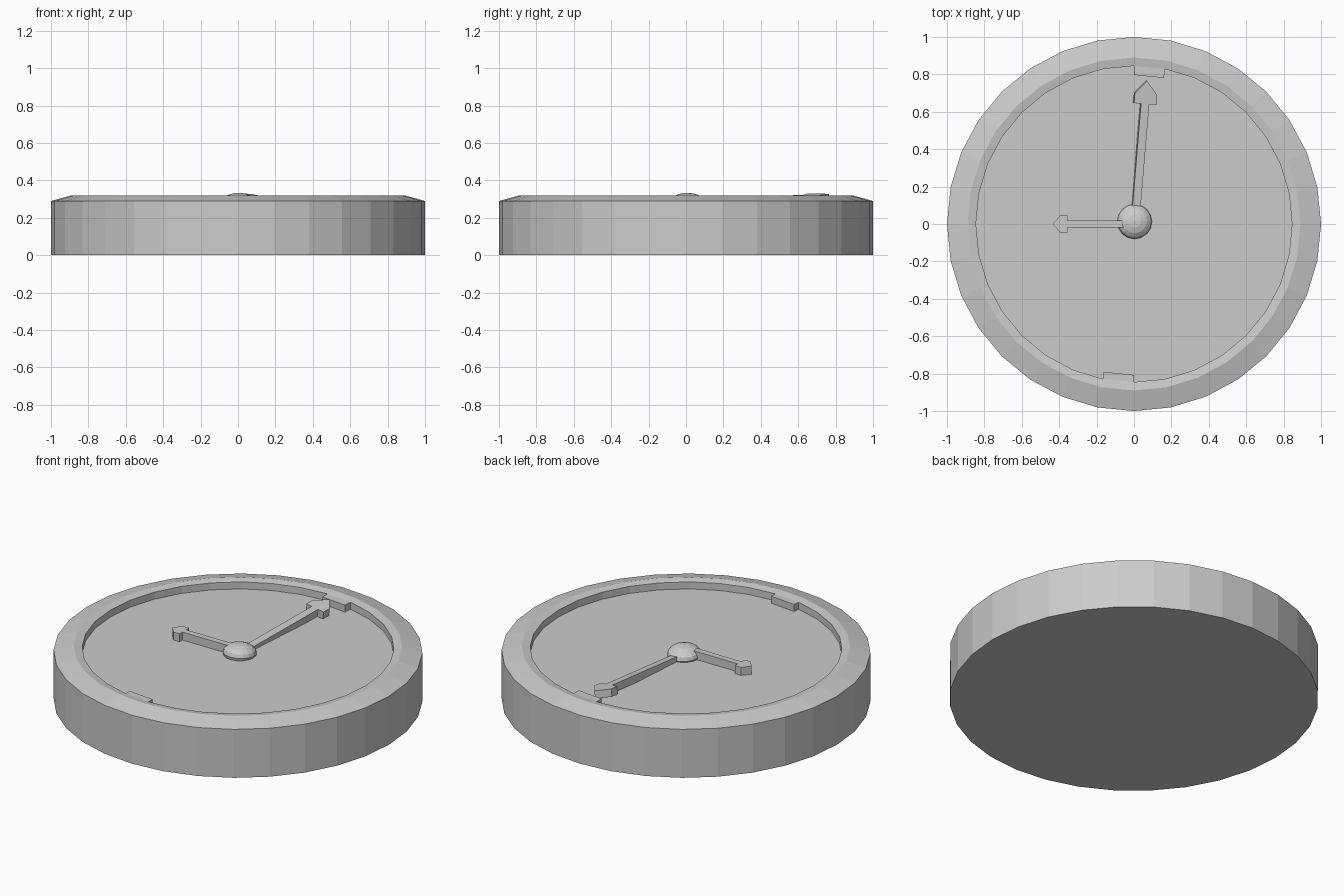
import bpy, bmesh
from math import sin, cos, pi, radians
from mathutils import Matrix, Euler

if "Cube" in bpy.data.objects:
    bpy.data.objects.remove(bpy.data.objects["Cube"])

SIDES = 32
FLOOR = 0.27
LIP = 0.312


def make_object(name, bm):
    bmesh.ops.recalc_face_normals(bm, faces=bm.faces)
    mesh = bpy.data.meshes.new(name)
    bm.to_mesh(mesh)
    bm.free()
    obj = bpy.data.objects.new(name, mesh)
    bpy.context.collection.objects.link(obj)
    return obj


def prism(name, outline, z_low, z_high, matrix=Matrix()):
    bm = bmesh.new()
    face = bm.faces.new([bm.verts.new((x, y, z_low)) for x, y in outline])
    ext = bmesh.ops.extrude_face_region(bm, geom=[face])
    verts = [v for v in ext["geom"] if isinstance(v, bmesh.types.BMVert)]
    bmesh.ops.translate(bm, verts=verts, vec=(0, 0, z_high - z_low))
    bm.transform(matrix)
    return make_object(name, bm)


def polar(r, step):
    a = 2 * pi * step / SIDES
    return r * sin(a), r * cos(a)


def lathe(name, profile):
    bm = bmesh.new()
    rings = [[bm.verts.new((*polar(r, i), z)) for i in range(SIDES)] for r, z in profile]
    for a, b in zip(rings, rings[1:]):
        for i in range(SIDES):
            j = (i + 1) % SIDES
            bm.faces.new((a[i], a[j], b[j], b[i]))
    bm.faces.new(rings[0])
    bm.faces.new(rings[-1])
    return make_object(name, bm)


def hand(name, shaft, base, shoulder, tip, half, thick, matrix):
    right = [(shaft, 0), (shaft, base), (half, base), (half, shoulder)]
    outline = right + [(0, tip)] + [(-x, y) for x, y in reversed(right)]
    return prism(name, outline, -thick, 0, matrix)


# Case with bevelled rim and recessed dial
lathe("clock_case", [(1, 0), (1, 0.29), (0.89, 0.32), (0.845, LIP), (0.845, FLOOR)])

# Two opposite tabs, each one rim segment wide, flush with the lip
for k, r, name in ((0, 0.797, "tab_top"), (SIDES // 2, 0.807, "tab_bottom")):
    prism(name, [polar(0.845, k), polar(0.845, k + 1), polar(r, k + 1.03), polar(r, k)],
          FLOOR, LIP)

# Minute hand, slightly raised and rolled
tilt = Euler((radians(2.8), radians(7), radians(-4.8)), 'YXZ').to_matrix().to_4x4()
hand("minute_hand", 0.022, 0.645, 0.697, 0.768, 0.06, 0.045,
     Matrix.Translation((0.006, 0, 0.29)) @ tilt)

# Hour hand lying on the dial
hand("hour_hand", 0.018, 0.355, 0.395, 0.435, 0.046, 0.048,
     Matrix.Translation((0, 0, 0.318)) @ Matrix.Rotation(pi / 2, 4, 'Z'))

# Low domed hub
bm = bmesh.new()
bmesh.ops.create_uvsphere(bm, u_segments=16, v_segments=8, radius=0.093)
bm.transform(Matrix.Translation((0.003, 0.013, 0.281))
             @ Matrix.Rotation(radians(-4), 4, 'X') @ Matrix.Diagonal((1, 1, 0.57, 1)))
make_object("hub", bm)
